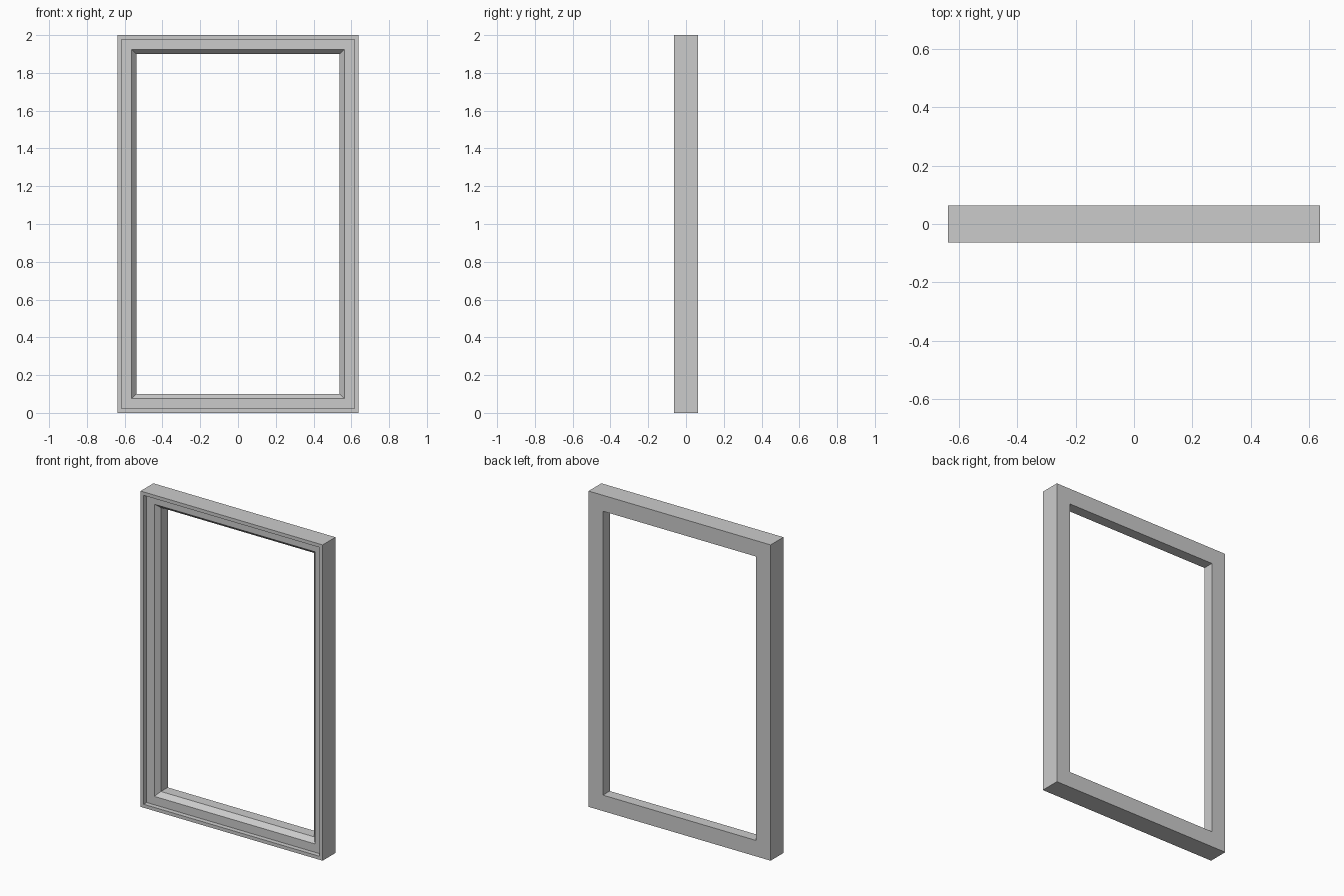
import bpy, bmesh

if "Cube" in bpy.data.objects:
    bpy.data.objects.remove(bpy.data.objects["Cube"])

HALF_W, HEIGHT, HALF_D = 0.638, 2.0, 0.064

# Moulding cross-section: (inset from outer edge, y)
profile = [
    (0.0, HALF_D),             # back outer edge
    (0.0, -HALF_D),            # front outer edge
    (0.022, -HALF_D),          # front rim
    (0.022, -HALF_D + 0.03),   # step down into recess
    (0.075, -HALF_D + 0.03),   # flat face
    (0.101, -HALF_D + 0.06),   # inner chamfer
    (0.101, HALF_D),           # inner wall to the back
]


def sweep_frame(name, profile):
    """Carry a closed profile around a mitred rectangle."""
    bm = bmesh.new()
    rings = []
    for sx, top in ((-1, 0), (1, 0), (1, 1), (-1, 1)):
        rings.append([bm.verts.new((sx * (HALF_W - d), y, HEIGHT - d if top else d))
                      for d, y in profile])
    n = len(profile)
    for i in range(4):
        a, b = rings[i], rings[(i + 1) % 4]
        for j in range(n):
            k = (j + 1) % n
            bm.faces.new((a[j], b[j], b[k], a[k]))
    bmesh.ops.recalc_face_normals(bm, faces=bm.faces)
    mesh = bpy.data.meshes.new(name)
    bm.to_mesh(mesh)
    bm.free()
    obj = bpy.data.objects.new(name, mesh)
    bpy.context.collection.objects.link(obj)
    return obj


# Rectangular frame with stepped and chamfered front
sweep_frame("frame", profile)
